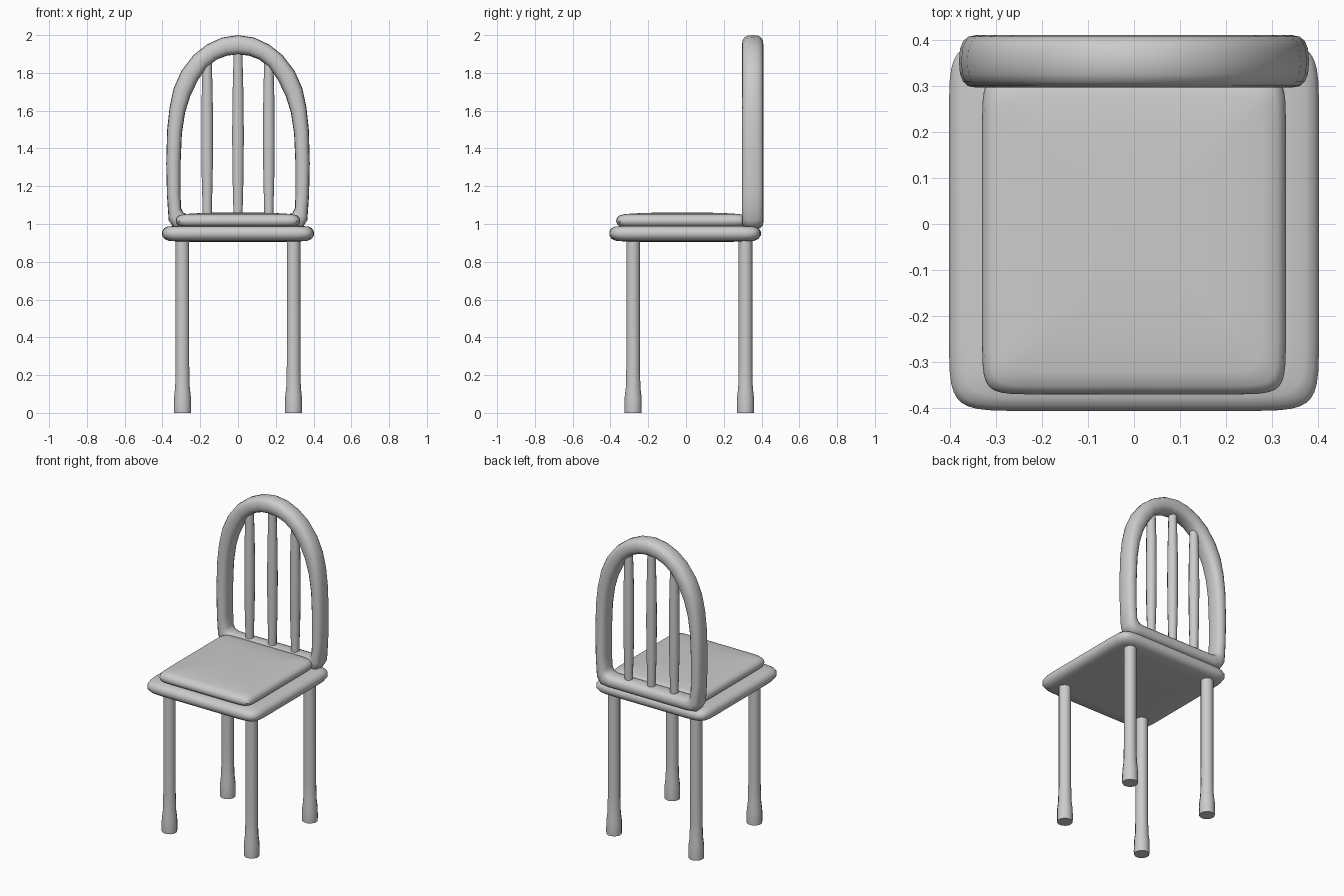
import bpy, bmesh
from math import cos, sin, pi, copysign, radians

if "Cube" in bpy.data.objects:
    bpy.data.objects.remove(bpy.data.objects["Cube"])


def superpoint(t, n):
    """Point on a unit superellipse: higher n is squarer."""
    c, s = cos(t), sin(t)
    return (copysign(abs(c) ** (2 / n), c), copysign(abs(s) ** (2 / n), s))


def loft(name, rings, closed=False, angle=40):
    """Bridge rings of points; cap the ends unless the loft is closed."""
    bm = bmesh.new()
    vs = [[bm.verts.new(p) for p in ring] for ring in rings]
    n = len(vs[0])
    pairs = list(zip(vs, vs[1:])) + ([(vs[-1], vs[0])] if closed else [])
    for a, b in pairs:
        for i in range(n):
            j = (i + 1) % n
            bm.faces.new((a[i], a[j], b[j], b[i]))
    if not closed:
        bm.faces.new(vs[0][::-1])
        bm.faces.new(vs[-1])
    bmesh.ops.recalc_face_normals(bm, faces=bm.faces)
    mesh = bpy.data.meshes.new(name)
    bm.to_mesh(mesh)
    bm.free()
    ob = bpy.data.objects.new(name, mesh)
    bpy.context.collection.objects.link(ob)
    bpy.ops.object.select_all(action='DESELECT')
    ob.select_set(True)
    bpy.context.view_layer.objects.active = ob
    bpy.ops.object.shade_smooth_by_angle(angle=radians(angle))
    return ob


def slab(name, cy, hx, hy, profile, n=12, count=40):
    """Rounded square slab; profile is a list of (inset, z)."""
    rings = []
    for inset, z in profile:
        ring = []
        for i in range(count):
            u, v = superpoint(2 * pi * (i + 0.5) / count, n)
            ring.append(((hx - inset) * u, cy + (hy - inset) * v, z))
        rings.append(ring)
    return loft(name, rings)


def turned(name, x, y, profile, sides=12):
    """Round post; profile is a list of (radius, z)."""
    return loft(name, [[(x + r * cos(2 * pi * (i + .5) / sides),
                         y + r * sin(2 * pi * (i + .5) / sides), z)
                        for i in range(sides)] for r, z in profile])


# Seat and cushion
slab("seat", -0.005, 0.402, 0.401,
     [(0.25, 0.904), (0.09, 0.907), (0.035, 0.911), (0.012, 0.921), (0, 0.94),
      (0, 0.96), (0.01, 0.977), (0.03, 0.987), (0.08, 0.99)])
slab("cushion", -0.02, 0.33, 0.35,
     [(0.06, 0.983), (0.022, 0.988), (0.006, 0.998), (0, 1.015), (0.004, 1.032),
      (0.018, 1.046), (0.05, 1.053), (0.13, 1.058), (0.24, 1.061)], n=14)

# Legs with thicker feet
LEG = [(0.046, 0), (0.047, 0.02), (0.046, 0.085), (0.040, 0.135), (0.037, 0.25), (0.037, 0.93)]
for depth, y in (("front", -0.28), ("back", 0.315)):
    for side, x in (("left", -0.294), ("right", 0.294)):
        turned(f"{depth}_{side}_leg", x, y, LEG)

# Arched back frame: outer and inner edge pairs, right half from bottom to top
HALF = [(0, .972, 0, 1.05), (.28, .972, .265, 1.05), (.34, .978, .29, 1.06),
        (.367, 1.02, .302, 1.085), (.376, 1.15, .304, 1.16), (.38, 1.32, .304, 1.32),
        (.375, 1.5, .297, 1.48), (.362, 1.62, .28, 1.59), (.34, 1.72, .252, 1.68),
        (.30, 1.81, .21, 1.765), (.235, 1.895, .16, 1.835), (.165, 1.95, .11, 1.872),
        (.085, 1.987, .055, 1.892), (0, 2.0, 0, 1.897)]
path = HALF + [(-a, b, -c, d) for a, b, c, d in HALF[-2:0:-1]]
rings = []
for ox, oz, ix, iz in path:
    ring = []
    for i in range(16):
        u, v = superpoint(2 * pi * i / 16, 2.6)
        w = (1 + u) / 2
        ring.append((ix + (ox - ix) * w, 0.353 + 0.057 * v, iz + (oz - iz) * w))
    rings.append(ring)
loft("back_frame", rings, closed=True, angle=60)

# Back spindles, slightly swollen in the middle
for label, x, top in (("left", -0.163, 1.875), ("middle", 0, 1.93), ("right", 0.163, 1.875)):
    turned(f"{label}_spindle", x, 0.352,
           [(0.025, 1.0), (0.026, 1.1), (0.03, 1.25), (0.032, 1.47),
            (0.03, 1.68), (0.026, 1.83), (0.025, top)])
